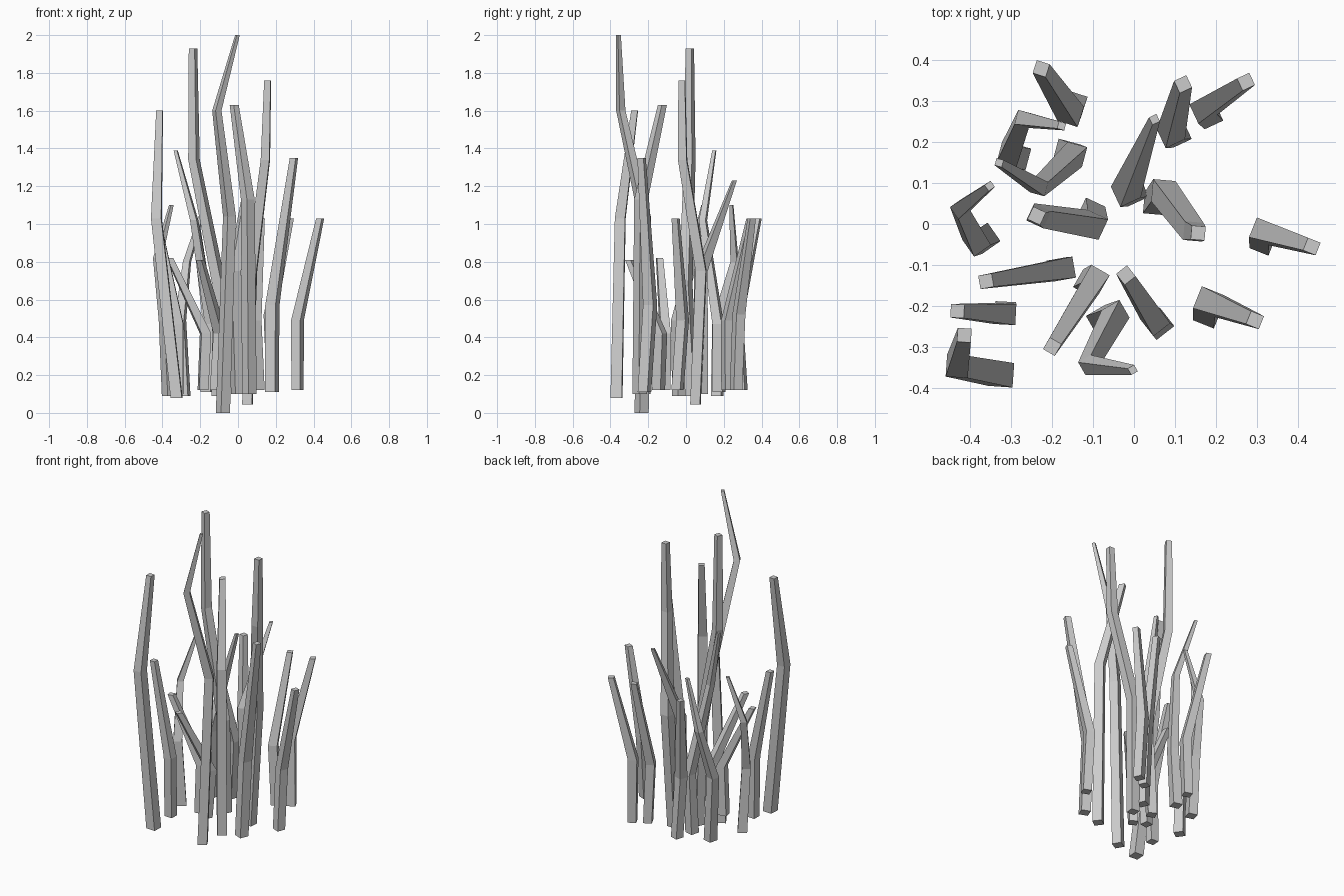
import bpy, bmesh
from math import radians
from mathutils import Matrix, Vector


def stalk(name, yaw, widths, points):
    """Square, tapering, kinked stem through the given points (base to tip)."""
    bm = bmesh.new()
    turn = Matrix.Rotation(radians(yaw), 3, 'Z')
    rings = []
    for w, p in zip(widths, points):
        rings.append([bm.verts.new(Vector(p) + turn @ Vector((sx * w / 2, sy * w / 2, 0)))
                      for sx, sy in ((-1, -1), (1, -1), (1, 1), (-1, 1))])
    for lo, hi in zip(rings, rings[1:]):
        for i in range(4):
            j = (i + 1) % 4
            bm.faces.new((lo[i], lo[j], hi[j], hi[i]))
    bm.faces.new(rings[0][::-1])
    bm.faces.new(rings[-1])
    mesh = bpy.data.meshes.new(name)
    bm.to_mesh(mesh)
    bm.free()
    bpy.context.collection.objects.link(bpy.data.objects.new(name, mesh))


# Short stalks: upright foot, one kink, leaning tip
W_SHORT = (0.05, 0.052, 0.033)
short = [
    (-18, (-0.145, 0.295, 0.12), (-0.155, 0.27, 0.49), (-0.227, 0.38, 1.03)),
    (25, (0.108, 0.22, 0.12), (0.09, 0.22, 0.49), (0.12, 0.342, 1.03)),
    (25, (0.185, 0.265, 0.12), (0.17, 0.28, 0.52), (0.274, 0.348, 1.03)),
    (-22, (0.315, -0.045, 0.12), (0.315, -0.018, 0.49), (0.435, -0.055, 1.03)),
    (10, (-0.185, -0.11, 0.12), (-0.172, -0.11, 0.42), (-0.362, -0.14, 0.82)),
    (-3, (-0.315, -0.215, 0.10), (-0.315, -0.22, 0.47), (-0.432, -0.213, 1.04)),
    (-30, (-0.115, -0.145, 0.12), (-0.095, -0.135, 0.42), (-0.2, -0.3, 0.81)),
]
for n, (yaw, *pts) in enumerate(short):
    stalk(f"short_stalk_{n + 1}", yaw, W_SHORT, pts)

# Medium stalks: long leaning top or long straight lower half
stalk("medium_stalk_1", 25, (0.055, 0.055, 0.02),
      [(0.0, 0.08, 0.10), (-0.02, 0.078, 0.75), (0.05, 0.256, 1.23)])
stalk("medium_stalk_2", -22, (0.055, 0.058, 0.034),
      [(0.18, -0.22, 0.11), (0.182, -0.19, 0.57), (0.296, -0.235, 1.35)])
stalk("medium_stalk_3", -4, (0.06, 0.054, 0.034),
      [(-0.325, -0.368, 0.08), (-0.432, -0.348, 1.03), (-0.415, -0.272, 1.6)])
stalk("medium_stalk_4", 38, (0.055, 0.052, 0.034),
      [(0.06, -0.245, 0.10), (0.052, -0.238, 1.13), (-0.02, -0.125, 1.63)])

# Tall and twisted stalks: two kinks
W_FINE = (0.055, 0.05, 0.036, 0.018)
W_TALL = (0.052, 0.055, 0.046, 0.034)
twisted = [
    (-15, W_FINE, (-0.285, 0.165, 0.09), (-0.305, 0.17, 0.49), (-0.27, 0.257, 0.8), (-0.177, 0.24, 1.1)),
    (-15, W_FINE, (-0.165, 0.175, 0.11), (-0.145, 0.17, 0.47), (-0.232, 0.09, 1.02), (-0.33, 0.15, 1.39)),
    (35, W_FINE, (-0.365, -0.035, 0.09), (-0.385, -0.045, 0.49), (-0.425, 0.037, 0.82), (-0.353, 0.093, 1.1)),
    (30, W_FINE, (-0.08, -0.235, 0.0), (-0.045, -0.22, 1.04), (-0.112, -0.345, 1.6), (-0.003, -0.357, 2.0)),
]
tall = [
    (-25, W_TALL, (-0.105, 0.03, 0.09), (-0.1, -0.002, 0.68), (-0.233, 0.02, 1.34), (-0.238, 0.02, 1.93)),
    (-5, W_TALL, (0.05, 0.05, 0.045), (0.072, 0.08, 0.75), (0.145, -0.018, 1.34), (0.157, -0.022, 1.76)),
]
for label, group in (("twisted_stalk", twisted), ("tall_stalk", tall)):
    for n, (yaw, widths, *pts) in enumerate(group):
        stalk(f"{label}_{n + 1}", yaw, widths, pts)
